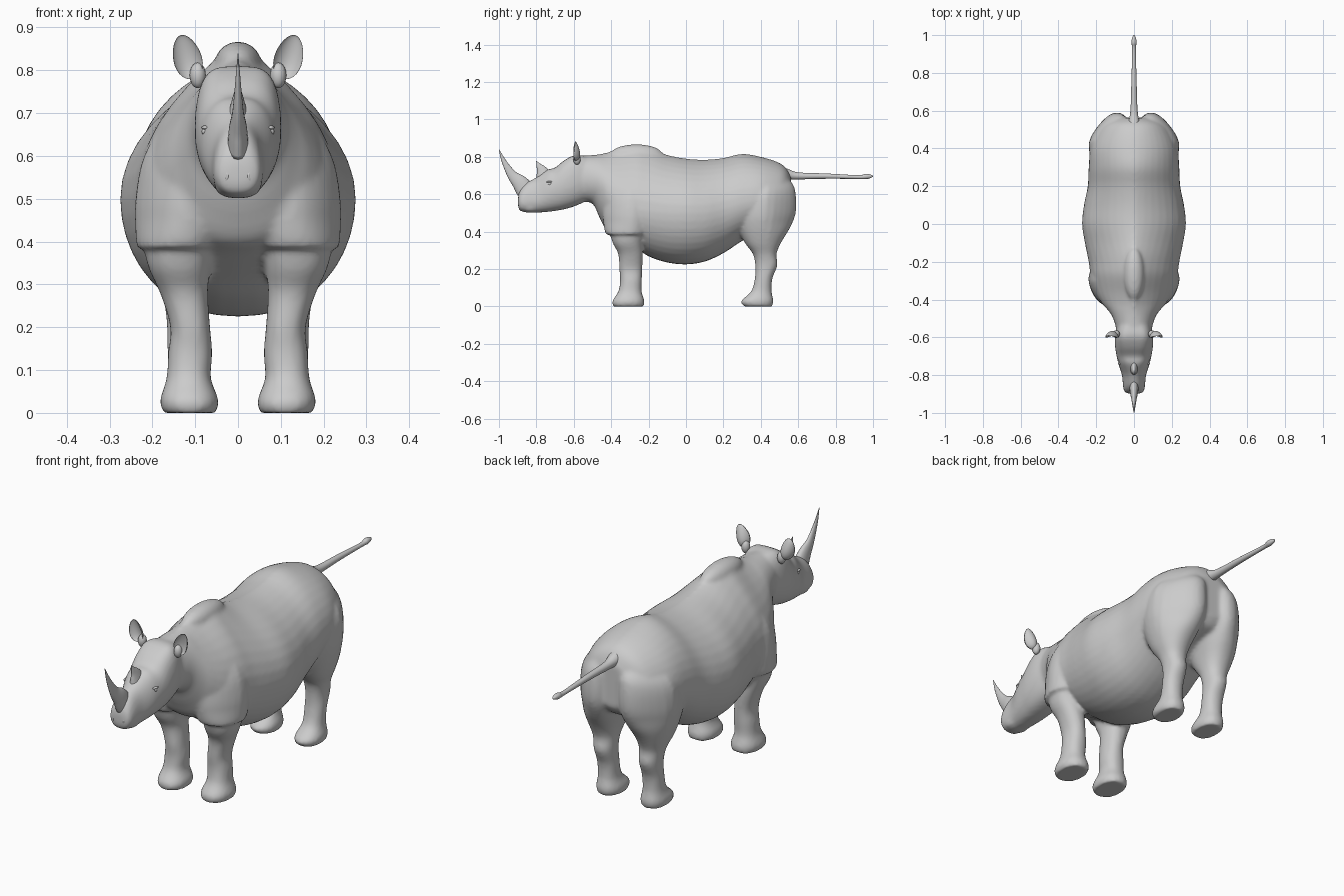
import bpy, bmesh, math
from mathutils import Vector, Matrix


def smooth_rows(rows, n=4):
    """Catmull-Rom interpolation of a short table of section rows."""
    out = []
    for i in range(len(rows) - 1):
        a, b = rows[max(i - 1, 0)], rows[i]
        c, d = rows[i + 1], rows[min(i + 2, len(rows) - 1)]
        for k in range(n):
            t = k / n
            out.append([0.5 * (2 * q + (r - p) * t + (2 * p - 5 * q + 4 * r - s) * t * t
                               + (3 * q - p - 3 * r + s) * t ** 3)
                        for p, q, r, s in zip(a, b, c, d)])
    return out + [list(rows[-1])]


def spow(v, p):
    return math.copysign(abs(v) ** p, v)


def loft(bm, rings):
    loops = [[bm.verts.new(co) for co in ring] for ring in rings]
    for r0, r1 in zip(loops, loops[1:]):
        for i in range(len(r0)):
            j = (i + 1) % len(r0)
            bm.faces.new((r0[i], r0[j], r1[j], r1[i]))
    bm.faces.new(loops[0])
    bm.faces.new(loops[-1][::-1])


def trunk(bm, rows, low_p=0.9, n=40):
    """Sections along y: (y, bottom, top, widest z, half width, top pinch)."""
    rings = []
    for y, lo, hi, mid, w, p in smooth_rows(rows):
        ring = []
        for i in range(n):
            a = 2 * math.pi * i / n
            c, s = math.cos(a), math.sin(a)
            ring.append((w * spow(s, p if c > 0 else low_p), y,
                         mid + c * ((hi - mid) if c > 0 else (mid - lo))))
        rings.append(ring)
    loft(bm, rings)


def limb(bm, rows, side, y_ref=0.0, pinch=0.0, n=28):
    """Sections along z: (z, front y, back y, inner x, outer x).
    Above z 0.3, points beyond y_ref are drawn in towards the middle."""
    rings = []
    for z, y0, y1, x0, x1 in smooth_rows(rows):
        ramp = min(max((z - 0.3) / 0.15, 0), 1)
        ring = []
        for i in range(n):
            a = 2 * math.pi * i / n
            x = (x0 + x1) / 2 + (x1 - x0) / 2 * spow(math.cos(a), 0.9)
            y = (y0 + y1) / 2 + (y1 - y0) / 2 * spow(math.sin(a), 0.9)
            beyond = max(0, (y - y_ref) * math.copysign(1, y_ref))
            ring.append((side * x * (1 - pinch * ramp * beyond), y, z))
        rings.append(ring)
    loft(bm, rings)


def tube(bm, rows, flat=1.0, n=20):
    """Tapered tube in the middle plane: (y, z, radius)."""
    rows = smooth_rows(rows)
    rings = []
    for i, (y, z, r) in enumerate(rows):
        a, b = rows[max(i - 1, 0)], rows[min(i + 1, len(rows) - 1)]
        d = Vector((b[0] - a[0], b[1] - a[1])).normalized()
        r = max(r, 0.001)
        rings.append([(r * flat * math.cos(t), y - d.y * r * math.sin(t), z + d.x * r * math.sin(t))
                      for t in (2 * math.pi * k / n for k in range(n))])
    loft(bm, rings)


def ball(bm, loc, size, seg=20):
    m = Matrix.Translation(loc) @ Matrix.Diagonal((*size, 1))
    return bmesh.ops.create_uvsphere(bm, u_segments=seg, v_segments=seg // 2 + 2,
                                     radius=1, matrix=m)["verts"]


def finish(bm, name):
    bmesh.ops.recalc_face_normals(bm, faces=bm.faces[:])
    for f in bm.faces:
        f.smooth = True
    me = bpy.data.meshes.new(name)
    bm.to_mesh(me)
    bm.free()
    ob = bpy.data.objects.new(name, me)
    bpy.context.collection.objects.link(ob)
    return ob


skin = bmesh.new()

# Barrel of the body from neck to rump, and the rounded shoulder hump
trunk(skin, [
    (-0.57, 0.56, 0.805, 0.68, 0.090, 0.8),
    (-0.50, 0.55, 0.810, 0.67, 0.110, 1.1),
    (-0.46, 0.47, 0.815, 0.63, 0.135, 1.3),
    (-0.42, 0.40, 0.825, 0.58, 0.170, 1.7),
    (-0.36, 0.37, 0.843, 0.54, 0.205, 2.0),
    (-0.27, 0.315, 0.867, 0.52, 0.230, 2.0),
    (-0.20, 0.268, 0.852, 0.51, 0.240, 1.9),
    (-0.10, 0.235, 0.811, 0.50, 0.260, 1.6),
    (0.00, 0.225, 0.791, 0.50, 0.275, 1.4),
    (0.10, 0.240, 0.785, 0.50, 0.265, 1.35),
    (0.20, 0.285, 0.794, 0.52, 0.245, 1.3),
    (0.30, 0.350, 0.816, 0.55, 0.240, 1.25),
    (0.40, 0.400, 0.800, 0.57, 0.230, 1.15),
    (0.49, 0.430, 0.772, 0.58, 0.192, 1.1),
    (0.535, 0.45, 0.740, 0.59, 0.150, 1.0),
    (0.562, 0.49, 0.690, 0.59, 0.095, 1.0)])
ball(skin, (0, -0.265, 0.815), (0.055, 0.14, 0.052))

# Head and lower lip
trunk(skin, [
    (-0.898, 0.535, 0.585, 0.56, 0.030, 0.9),
    (-0.888, 0.512, 0.620, 0.56, 0.050, 0.9),
    (-0.86, 0.505, 0.658, 0.56, 0.058, 0.9),
    (-0.80, 0.502, 0.690, 0.57, 0.064, 0.9),
    (-0.74, 0.506, 0.732, 0.61, 0.083, 0.8),
    (-0.70, 0.511, 0.742, 0.63, 0.092, 0.7),
    (-0.65, 0.520, 0.782, 0.65, 0.100, 0.55),
    (-0.59, 0.538, 0.810, 0.67, 0.100, 0.45),
    (-0.52, 0.570, 0.800, 0.68, 0.088, 0.7)], low_p=0.75)
ball(skin, (0, -0.83, 0.527), (0.056, 0.058, 0.027))

# Legs, thighs and the shoulder folds hanging over the front legs
hind_leg = [
    (0.00, 0.31, 0.46, 0.06, 0.170), (0.03, 0.295, 0.468, 0.055, 0.177),
    (0.08, 0.348, 0.458, 0.07, 0.165), (0.15, 0.368, 0.462, 0.07, 0.165),
    (0.22, 0.370, 0.489, 0.07, 0.167), (0.28, 0.358, 0.484, 0.065, 0.178),
    (0.34, 0.315, 0.508, 0.05, 0.202), (0.42, 0.278, 0.556, 0.025, 0.227),
    (0.50, 0.265, 0.587, 0.01, 0.240), (0.60, 0.280, 0.587, 0.01, 0.232),
    (0.66, 0.320, 0.568, 0.015, 0.190), (0.72, 0.390, 0.500, 0.04, 0.100)]
front_leg = [
    (0.00, -0.39, -0.225, 0.05, 0.175), (0.03, -0.394, -0.222, 0.045, 0.182),
    (0.08, -0.362, -0.237, 0.063, 0.167), (0.14, -0.352, -0.236, 0.060, 0.163),
    (0.20, -0.357, -0.234, 0.065, 0.158), (0.28, -0.362, -0.231, 0.070, 0.182),
    (0.34, -0.392, -0.232, 0.065, 0.210), (0.40, -0.405, -0.220, 0.060, 0.222),
    (0.50, -0.400, -0.220, 0.060, 0.222)]
shoulder = [
    (0.385, -0.428, -0.210, 0.05, 0.238), (0.42, -0.438, -0.200, 0.045, 0.242),
    (0.50, -0.445, -0.185, 0.04, 0.242), (0.60, -0.435, -0.17, 0.03, 0.220),
    (0.70, -0.400, -0.18, 0.03, 0.155), (0.77, -0.350, -0.20, 0.03, 0.080)]
for side in (1, -1):
    limb(skin, hind_leg, side, 0.44, 1.9)
    limb(skin, front_leg, side, -0.30, 0.9)
    limb(skin, shoulder, side, -0.30, 1.3)

# Blend all body parts into one continuous skin
body = finish(skin, "body")
remesh = body.modifiers.new("Blend", 'REMESH')
remesh.mode = 'VOXEL'
remesh.voxel_size = 0.009
remesh.use_smooth_shade = True
relax = body.modifiers.new("Relax", 'SMOOTH')
relax.factor = 0.5
relax.iterations = 7

# Horns
bm = bmesh.new()
tube(bm, [(-0.858, 0.620, 0.050), (-0.887, 0.660, 0.043), (-0.925, 0.697, 0.028),
          (-0.955, 0.742, 0.018), (-0.98, 0.79, 0.010), (-1.0, 0.84, 0.001)], flat=0.5)
finish(bm, "front_horn")
bm = bmesh.new()
tube(bm, [(-0.755, 0.69, 0.050), (-0.772, 0.73, 0.028), (-0.788, 0.755, 0.013),
          (-0.80, 0.778, 0.001)], flat=0.5)
finish(bm, "rear_horn")

# Tail with a small tuft
bm = bmesh.new()
tube(bm, [(0.47, 0.715, 0.048), (0.54, 0.706, 0.030), (0.60, 0.698, 0.019),
          (0.75, 0.697, 0.014), (0.92, 0.692, 0.010), (0.96, 0.695, 0.014),
          (0.985, 0.696, 0.010), (1.0, 0.696, 0.002)])
finish(bm, "tail")

for side, label in ((1, "left"), (-1, "right")):
    # Cupped ear, open to the front, on a short stalk
    bm = bmesh.new()
    leaf = ball(bm, (0, 0, 0), (0.033, 0.024, 0.053), 24)
    for v in leaf:
        t = v.co.z / 0.053
        if v.co.y < 0:
            v.co.y *= -0.55
        v.co.x *= 1 - 0.15 * t
        v.co.y = v.co.y * (1 - 0.45 * t) - 0.010 * (abs(v.co.x) / 0.033) ** 2
    turn = Matrix.Rotation(side * math.radians(16), 4, 'Y')
    bmesh.ops.transform(bm, verts=leaf,
                        matrix=Matrix.Translation((side * 0.119, -0.592, 0.831)) @ turn)
    ball(bm, (side * 0.094, -0.583, 0.788), (0.019, 0.020, 0.030), 16)
    finish(bm, label + "_ear")

    # Eye with a lid ridge
    bm = bmesh.new()
    ball(bm, (side * 0.077, -0.728, 0.657), (0.008, 0.011, 0.009), 16)
    ball(bm, (side * 0.076, -0.728, 0.666), (0.010, 0.018, 0.005), 16)
    finish(bm, label + "_eye")

    # Nostril rim
    bpy.ops.mesh.primitive_torus_add(major_radius=0.012, minor_radius=0.004,
                                     major_segments=20, minor_segments=8,
                                     location=(side * 0.034, -0.887, 0.553),
                                     rotation=(math.radians(90), 0, side * math.radians(38)))
    rim = bpy.context.object
    rim.name = label + "_nostril"
    bpy.ops.object.shade_smooth()
